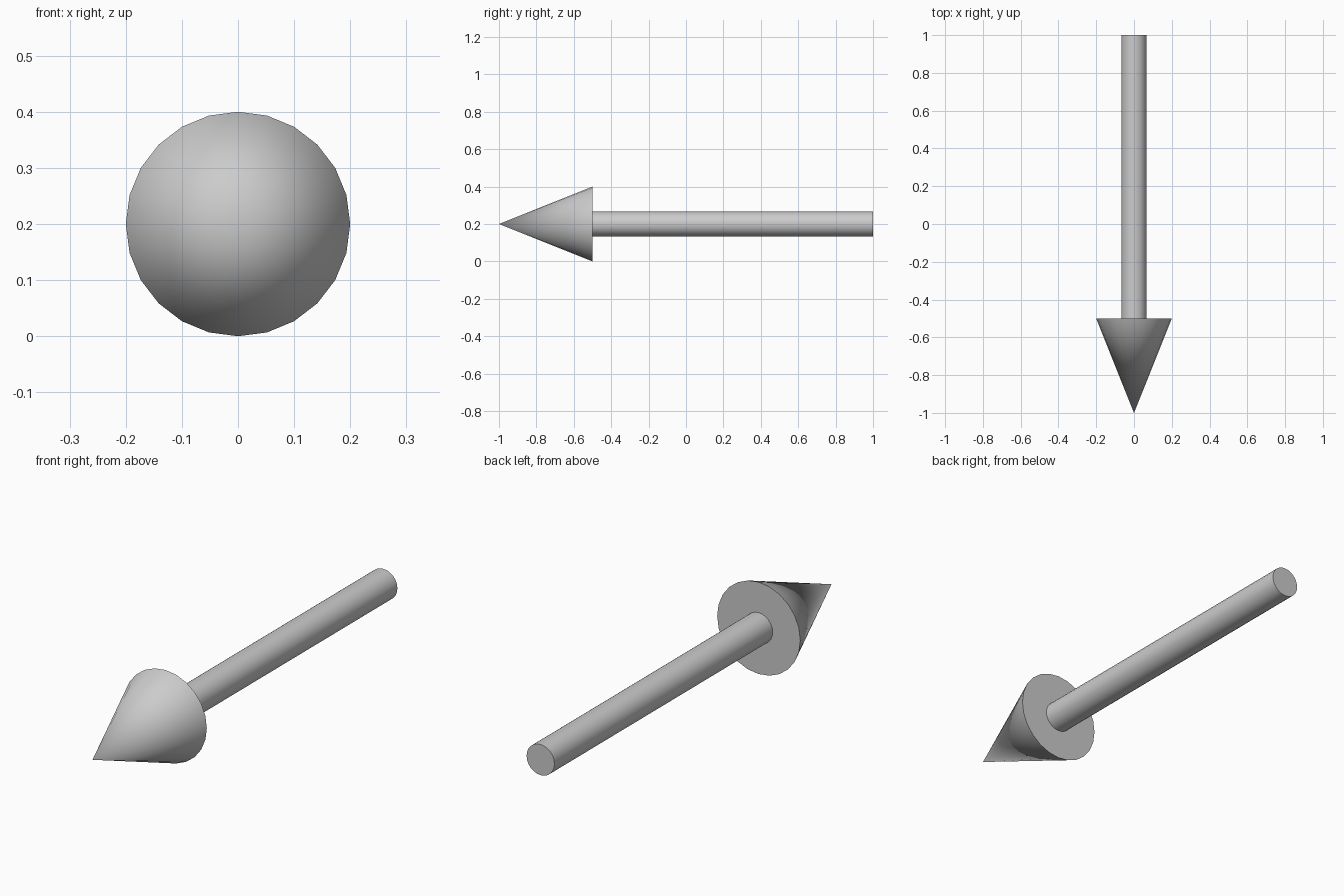
import bpy
import math

if "Cube" in bpy.data.objects:
    bpy.data.objects.remove(bpy.data.objects["Cube"])

AXIS_Z = 0.2      # height of the arrow's centre line
SIDES = 24


def along_y(name, y_back, y_front, r_back, r_front):
    """Round part lying on the y axis, from y_back to y_front."""
    bpy.ops.mesh.primitive_cone_add(
        vertices=SIDES, radius1=r_back, radius2=r_front,
        depth=y_back - y_front,
        location=(0, (y_back + y_front) / 2, AXIS_Z),
        rotation=(math.pi / 2, 0, 0))
    obj = bpy.context.object
    obj.name = name
    bpy.ops.object.shade_smooth_by_angle(angle=math.radians(40))
    return obj


# Pointed head facing the front
along_y("arrow_head", -0.5, -1.0, 0.2, 0.0)

# Straight round shaft behind it
along_y("arrow_shaft", 1.0, -0.5, 0.067, 0.067)
